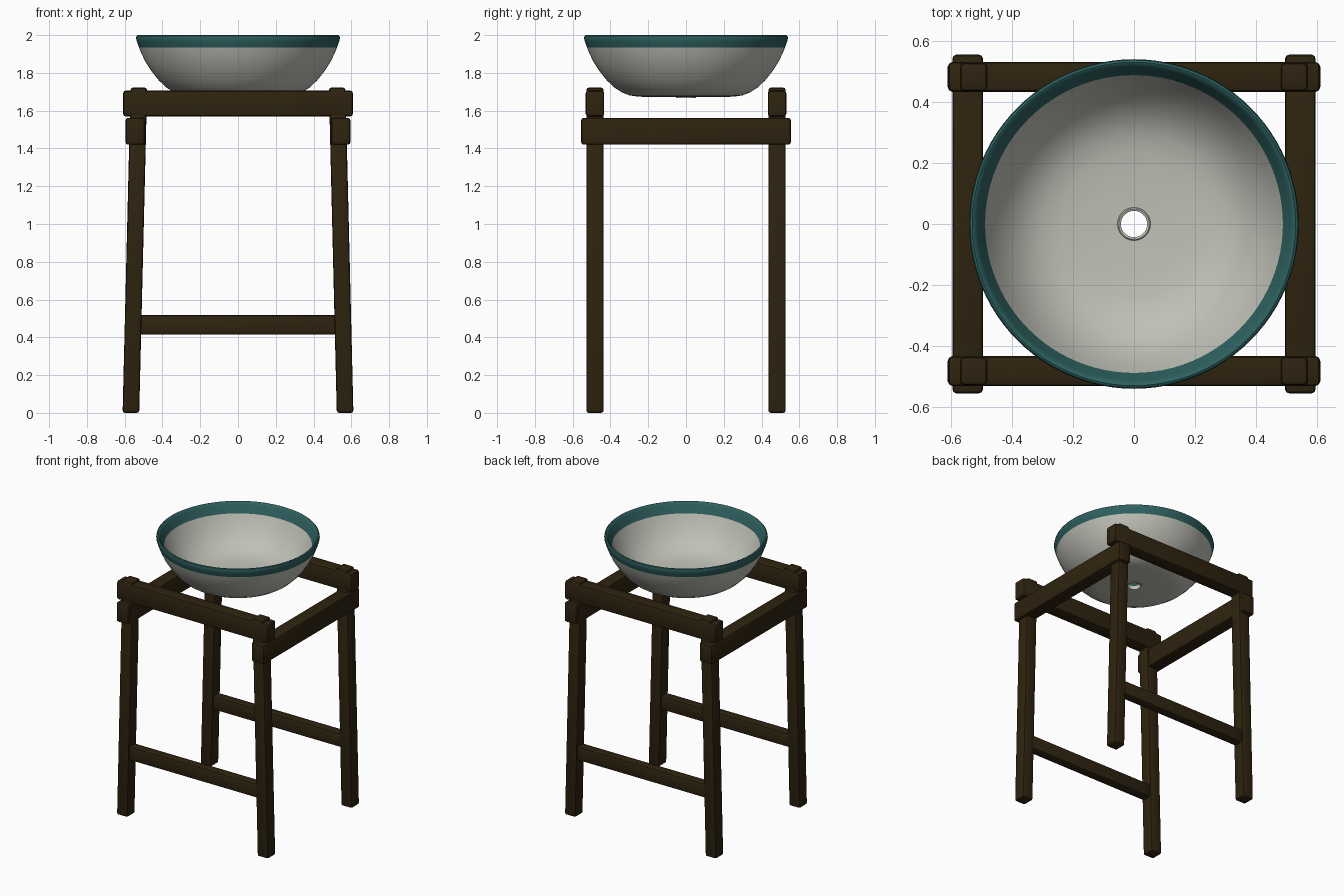
import bpy, bmesh, math
from mathutils import Vector

cube = bpy.data.objects.get("Cube")
if cube:
    bpy.data.objects.remove(cube, do_unlink=True)


def material(name, rgb, rough=0.6):
    m = bpy.data.materials.new(name)
    m.use_nodes = True
    m.diffuse_color = (*rgb, 1)
    bsdf = m.node_tree.nodes["Principled BSDF"]
    bsdf.inputs["Base Color"].default_value = (*rgb, 1)
    bsdf.inputs["Roughness"].default_value = rough
    return m


wood = material("dark wood", (0.028, 0.017, 0.005))
ceramic = material("pale ceramic", (0.52, 0.53, 0.47))
teal = material("teal glaze", (0.027, 0.12, 0.118))


def finish(name, bm, mats, angle):
    bmesh.ops.recalc_face_normals(bm, faces=bm.faces)
    mesh = bpy.data.meshes.new(name)
    bm.to_mesh(mesh)
    bm.free()
    for m in mats:
        mesh.materials.append(m)
    ob = bpy.data.objects.new(name, mesh)
    bpy.context.collection.objects.link(ob)
    bpy.ops.object.select_all(action="DESELECT")
    ob.select_set(True)
    bpy.context.view_layer.objects.active = ob
    bpy.ops.object.shade_smooth_by_angle(angle=math.radians(angle))
    return ob


def beam(name, low, high, lean=0.0, bevel=0.013):
    """Bevelled timber between two corners; lean shifts its top along x."""
    low, high = Vector(low), Vector(high)
    bm = bmesh.new()
    bmesh.ops.create_cube(bm, size=1)
    for v in bm.verts:
        top = v.co.z > 0
        v.co = Vector(high[i] if v.co[i] > 0 else low[i] for i in range(3))
        if top:
            v.co.x += lean
    bmesh.ops.bevel(bm, geom=bm.edges[:], offset=bevel, segments=2,
                    profile=0.5, affect="EDGES")
    return finish(name, bm, [wood], 25)


def lathe(name, profile, mats, rule, steps=96):
    """Closed (radius, height) outline turned about the z axis."""
    bm = bmesh.new()
    rings = []
    for r, z in profile:
        rings.append([bm.verts.new((r * math.cos(a), r * math.sin(a), z))
                      for a in (2 * math.pi * k / steps for k in range(steps))])
    for i, ring in enumerate(rings):
        nxt = rings[(i + 1) % len(rings)]
        mid = (profile[i][1] + profile[(i + 1) % len(profile)][1]) / 2
        for k in range(steps):
            j = (k + 1) % steps
            f = bm.faces.new((ring[k], ring[j], nxt[j], nxt[k]))
            f.material_index = rule(mid)
    return finish(name, bm, mats, 40)


# Splayed legs, top rails and low stretchers
for sx, side in ((1, "left"), (-1, "right")):
    for sy, end in ((-1, "front"), (1, "back")):
        x, y = sx * 0.567, sy * 0.482
        beam(f"{end}_{side}_leg", (x - 0.044, y - 0.046, 0),
             (x + 0.044, y + 0.046, 1.722), lean=-sx * 0.042)
    x = sx * 0.545
    beam(f"{side}_top_rail", (x - 0.05, -0.555, 1.42), (x + 0.05, 0.555, 1.562))

for sy, end in ((-1, "front"), (1, "back")):
    y = sy * 0.482
    beam(f"{end}_top_rail", (-0.608, y - 0.049, 1.57), (0.608, y + 0.049, 1.706))
    beam(f"{end}_stretcher", (-0.53, y - 0.035, 0.415), (0.53, y + 0.035, 0.517))

# Basin with a drain hole and a glazed rim
outline = [(0.045, 1.672), (0.16, 1.672), (0.25, 1.674), (0.30, 1.681),
           (0.34, 1.697), (0.38, 1.723), (0.42, 1.761), (0.46, 1.811),
           (0.49, 1.859), (0.512, 1.904), (0.524, 1.935), (0.535, 1.965),
           (0.540, 1.985), (0.537, 1.996), (0.530, 2.0), (0.521, 1.996),
           (0.512, 1.978), (0.488, 1.928), (0.465, 1.882), (0.435, 1.832),
           (0.395, 1.783), (0.35, 1.745), (0.30, 1.719), (0.24, 1.705),
           (0.16, 1.698), (0.045, 1.694)]
lathe("basin", outline, [ceramic, teal], lambda z: 1 if z > 1.929 else 0)

# Drain ring
lathe("drain_ring", [(0.043, 1.668), (0.054, 1.668), (0.054, 1.700),
                     (0.050, 1.703), (0.043, 1.700)], [ceramic], lambda z: 0, 48)
